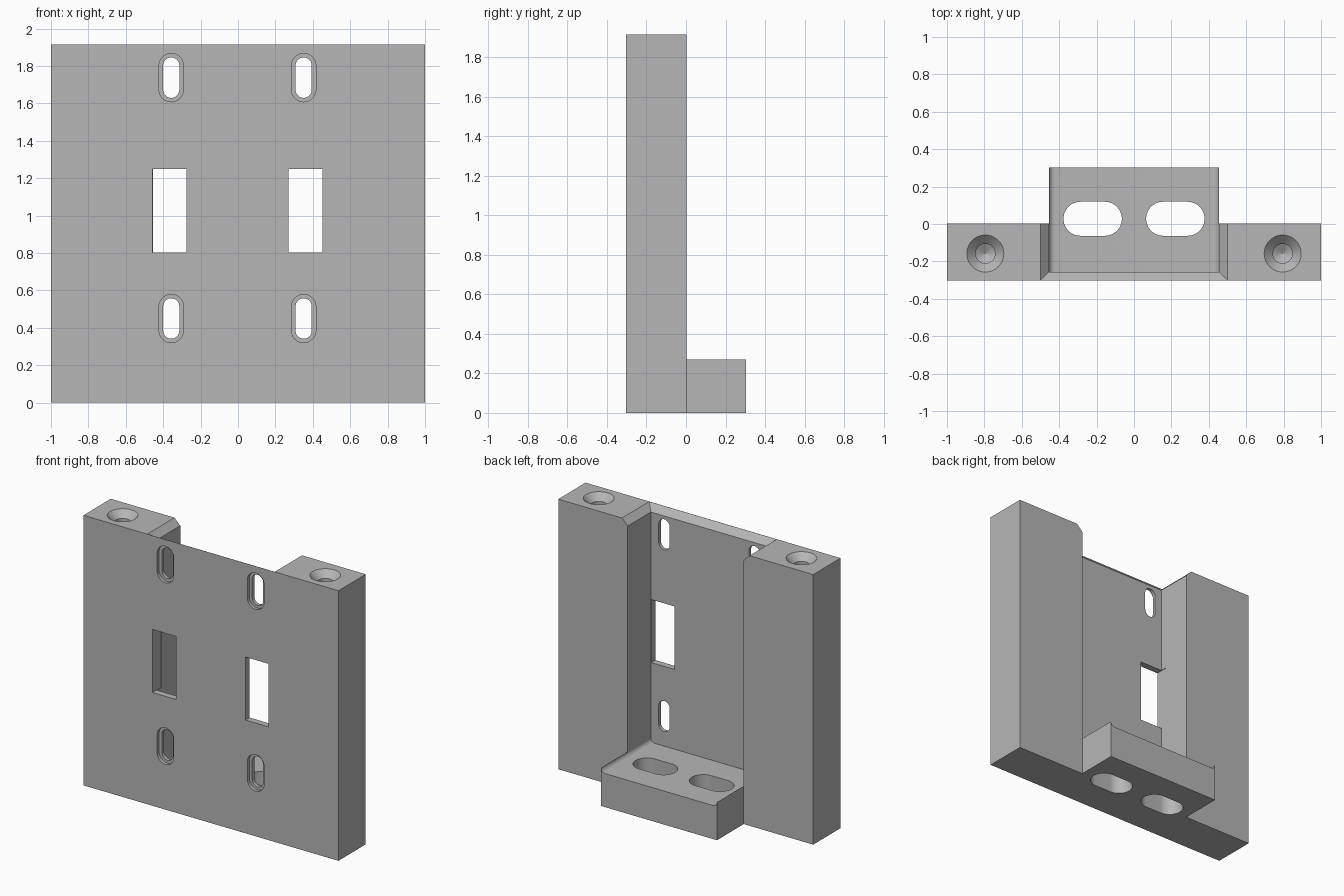
import bpy
import bmesh
from math import pi, sin, cos, radians
from mathutils import Vector

if "Cube" in bpy.data.objects:
    bpy.data.objects.remove(bpy.data.objects["Cube"], do_unlink=True)

grey = bpy.data.materials.new("plain grey")
grey.use_nodes = True
COLOUR = (0.47, 0.47, 0.47, 1)
grey.diffuse_color = COLOUR
grey.node_tree.nodes["Principled BSDF"].inputs["Base Color"].default_value = COLOUR

# Main dimensions
HEIGHT = 1.915
FRONT, PLATE_BACK, BLOCK_BACK, SHELF_BACK = -0.303, -0.257, 0.003, 0.303
RECESS = 0.455      # half width of the channel
CHAMFER = 0.045
LIP, FLOOR = 0.27, 0.238


def loft(name, rings):
    """Solid skinned through matching rings of points, capped at both ends."""
    bm = bmesh.new()
    loops = [[bm.verts.new(p) for p in ring] for ring in rings]
    n = len(loops[0])
    for a, b in zip(loops, loops[1:]):
        for i in range(n):
            j = (i + 1) % n
            bm.faces.new((a[i], a[j], b[j], b[i]))
    bm.faces.new(loops[0][::-1])
    bm.faces.new(loops[-1])
    bmesh.ops.recalc_face_normals(bm, faces=bm.faces)
    mesh = bpy.data.meshes.new(name)
    bm.to_mesh(mesh)
    bm.free()
    obj = bpy.data.objects.new(name, mesh)
    bpy.context.collection.objects.link(obj)
    return obj


def along_y(points, y):
    return [Vector((x, y, z)) for x, z in points]


def along_z(points, z):
    return [Vector((x, y, z)) for x, y in points]


def rectangle(x0, x1, v0, v1):
    return [(x0, v0), (x1, v0), (x1, v1), (x0, v1)]


def circle(x, y, r, steps=48):
    return [(x + r * cos(2 * pi * i / steps), y + r * sin(2 * pi * i / steps))
            for i in range(steps)]


def slot(cx, cv, hx, hv, steps=16):
    """Rounded slot outline, with its long side either way."""
    r = min(hx, hv)
    points = []
    for q in range(4):
        sx = 1 if q in (0, 3) else -1
        sv = 1 if q < 2 else -1
        for i in range(steps + 1):
            a = pi / 2 * (q + i / steps)
            p = (cx + sx * (hx - r) + r * cos(a), cv + sv * (hv - r) + r * sin(a))
            if not points or (Vector(p) - Vector(points[-1])).length > 1e-4:
                points.append(p)
    if (Vector(points[0]) - Vector(points[-1])).length < 1e-4:
        points.pop()
    return points


def cut(target, cutter):
    mod = target.modifiers.new("cut", 'BOOLEAN')
    mod.operation = 'DIFFERENCE'
    mod.solver = 'EXACT'
    mod.object = cutter
    bpy.context.view_layer.objects.active = target
    bpy.ops.object.modifier_apply(modifier=mod.name)
    bpy.data.objects.remove(cutter, do_unlink=True)


def finish(obj):
    obj.data.materials.clear()
    obj.data.materials.append(grey)
    bpy.ops.object.select_all(action='DESELECT')
    obj.select_set(True)
    bpy.context.view_layer.objects.active = obj
    bpy.ops.object.shade_smooth_by_angle(angle=radians(30))


# Channel body: thin front plate with a thick block on each side
half = [(1, FRONT), (1, BLOCK_BACK), (RECESS, BLOCK_BACK), (RECESS, PLATE_BACK)]
outline = half + [(-x, y) for x, y in reversed(half)]
body = loft("channel_body", [along_z(outline, 0), along_z(outline, HEIGHT)])

# Chamfered mouth at the top of the channel
rings = []
for grow in (-CHAMFER, CHAMFER * 2):
    w = RECESS + grow
    rings.append(along_z(rectangle(-w, w, PLATE_BACK - grow, 0.2),
                         HEIGHT - CHAMFER + grow))
cut(body, loft("mouth_cutter", rings))

for side in (-1, 1):
    # Plate openings: a window between two counterbored slots
    x = side * 0.364 - 0.003
    window = rectangle(x - 0.091, x + 0.091, 0.803, 1.25)
    cut(body, loft("window_cutter", [along_y(window, -0.4), along_y(window, -0.21)]))
    x = side * 0.354 - 0.003
    for z in (0.45, 1.738):
        wide, narrow = slot(x, z, 0.065, 0.129), slot(x, z, 0.043, 0.108)
        step = FRONT + 0.022
        cut(body, loft("slot_cutter", [along_y(wide, -0.4), along_y(wide, step),
                                       along_y(narrow, step), along_y(narrow, -0.2)]))
    # Countersunk blind screw hole in the top of the block
    profile = [(0.149, 0.05), (0.099, 0), (0.052, -0.047), (0.052, -0.5), (0.001, -0.53)]
    cut(body, loft("screw_cutter", [along_z(circle(side * 0.795, -0.158, r), HEIGHT + z)
                                    for r, z in profile]))

# Shelf: flat floor with a concave fillet rising to each side
r = LIP - FLOOR
fillet = [(RECESS - r + r * sin(a), LIP - r * cos(a))
          for a in (pi / 2 * i / 10 for i in range(11))]
section = ([(-RECESS, 0), (RECESS, 0)] + fillet[::-1]
           + [(-x, z) for x, z in fillet])
shelf = loft("shelf", [along_y(section, PLATE_BACK), along_y(section, SHELF_BACK)])
for side in (-1, 1):
    hole = slot(side * 0.221, 0.028, 0.156, 0.091)
    cut(shelf, loft("hole_cutter", [along_z(hole, -0.1), along_z(hole, 0.5)]))

finish(body)
finish(shelf)
